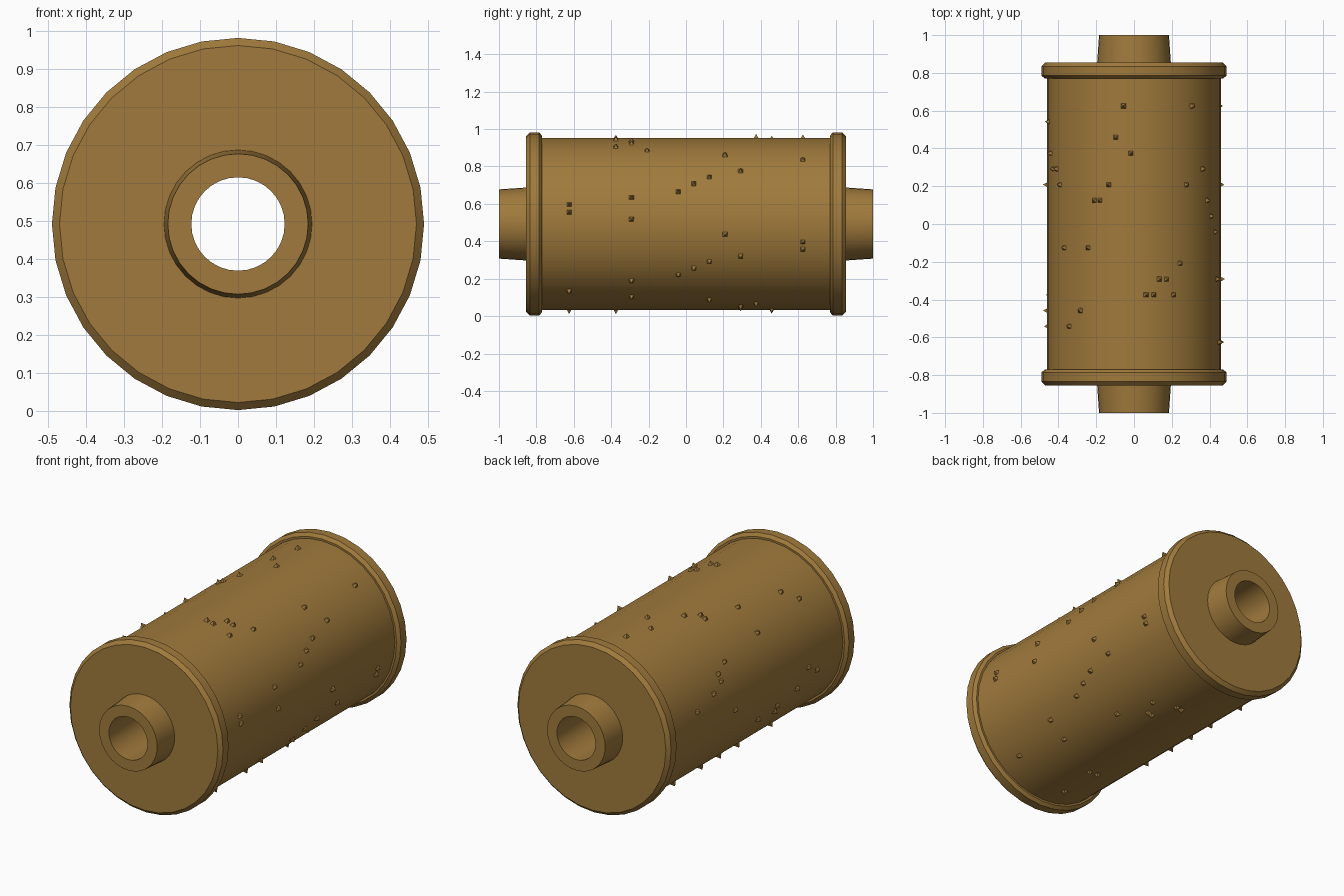
import bpy, bmesh, math
from mathutils import Vector, Matrix

if "Cube" in bpy.data.objects:
    bpy.data.objects.remove(bpy.data.objects["Cube"])

CENTRE_Z = 0.4925
BODY_R = 0.461

brass = bpy.data.materials.new("aged_brass")
brass.diffuse_color = (0.352, 0.195, 0.045, 1)
brass.use_nodes = True
brass.node_tree.nodes["Principled BSDF"].inputs["Base Color"].default_value = brass.diffuse_color


def add_object(name, bm, smooth=True):
    mesh = bpy.data.meshes.new(name)
    bm.to_mesh(mesh)
    bm.free()
    mesh.materials.append(brass)
    obj = bpy.data.objects.new(name, mesh)
    obj.location.z = CENTRE_Z
    bpy.context.collection.objects.link(obj)
    if smooth:
        bpy.ops.object.select_all(action='DESELECT')
        obj.select_set(True)
        bpy.context.view_layer.objects.active = obj
        bpy.ops.object.shade_smooth_by_angle(angle=math.radians(30))
    return obj


def lathe(name, profile, sides=32):
    """Revolve (radius, y) points around the y axis."""
    bm = bmesh.new()
    rings = []
    for r, y in profile:
        angles = [2 * math.pi * j / sides for j in range(sides)]
        rings.append([bm.verts.new((r * math.cos(a), y, r * math.sin(a))) for a in angles])
    for a, b in zip(rings, rings[1:]):
        for j in range(sides):
            k = (j + 1) % sides
            bm.faces.new((a[j], b[j], b[k], a[k]))
    return add_object(name, bm)


# Drum barrel
lathe("drum_barrel", [(BODY_R, -0.775), (BODY_R, 0.775)])

# Flanged end cap with tapered hub and through bore, mirrored to both ends
cap = lathe("end_caps", [
    (BODY_R - 0.005, 0.77), (0.472, 0.77), (0.49, 0.785), (0.49, 0.835),
    (0.47, 0.855), (0.195, 0.855), (0.185, 1.0), (0.123, 1.0), (0.123, 0.0)])
mirror = cap.modifiers.new("both_ends", 'MIRROR')
mirror.use_axis = (False, True, False)

# Pin angles in degrees for each evenly spaced row along the drum
PIN_ROWS = [
    (13, 8, -51, -94),
    (138, 189),
    (128, 183),
    (82, 77, 63, 195, -90, -97),
    (73, 68, 18, 3, -41, -57, -136),
    (58, 200, 205),
    (143, 122),
    (22, -36, 202, -130),
    (28, -31),
    (117, 113, 33, -26, -61, -130),
    (148, 107, 53, -7, 182),
    (153, 158, 38, -22, -72, -75, -130),
    (92, 163, -67),
    (102, -80, -84),
    (168, -130),
    (97, 48, -12, -17),
]

# Pyramid pins on the drum
bm = bmesh.new()
for row, angles in enumerate(PIN_ROWS):
    y = -0.625 + row * 1.25 / 15
    for deg in angles:
        turn = Matrix.Rotation(-math.radians(deg), 3, 'Y')
        base = [bm.verts.new(turn @ Vector((BODY_R - 0.005, y + dy, dz)))
                for dy, dz in ((-.014, -.014), (.014, -.014), (.014, .014), (-.014, .014))]
        tip = bm.verts.new(turn @ Vector((0.482, y, 0)))
        for j in range(4):
            bm.faces.new((base[j], base[(j + 1) % 4], tip))
        bm.faces.new(base[::-1])
add_object("drum_pins", bm, smooth=False)
